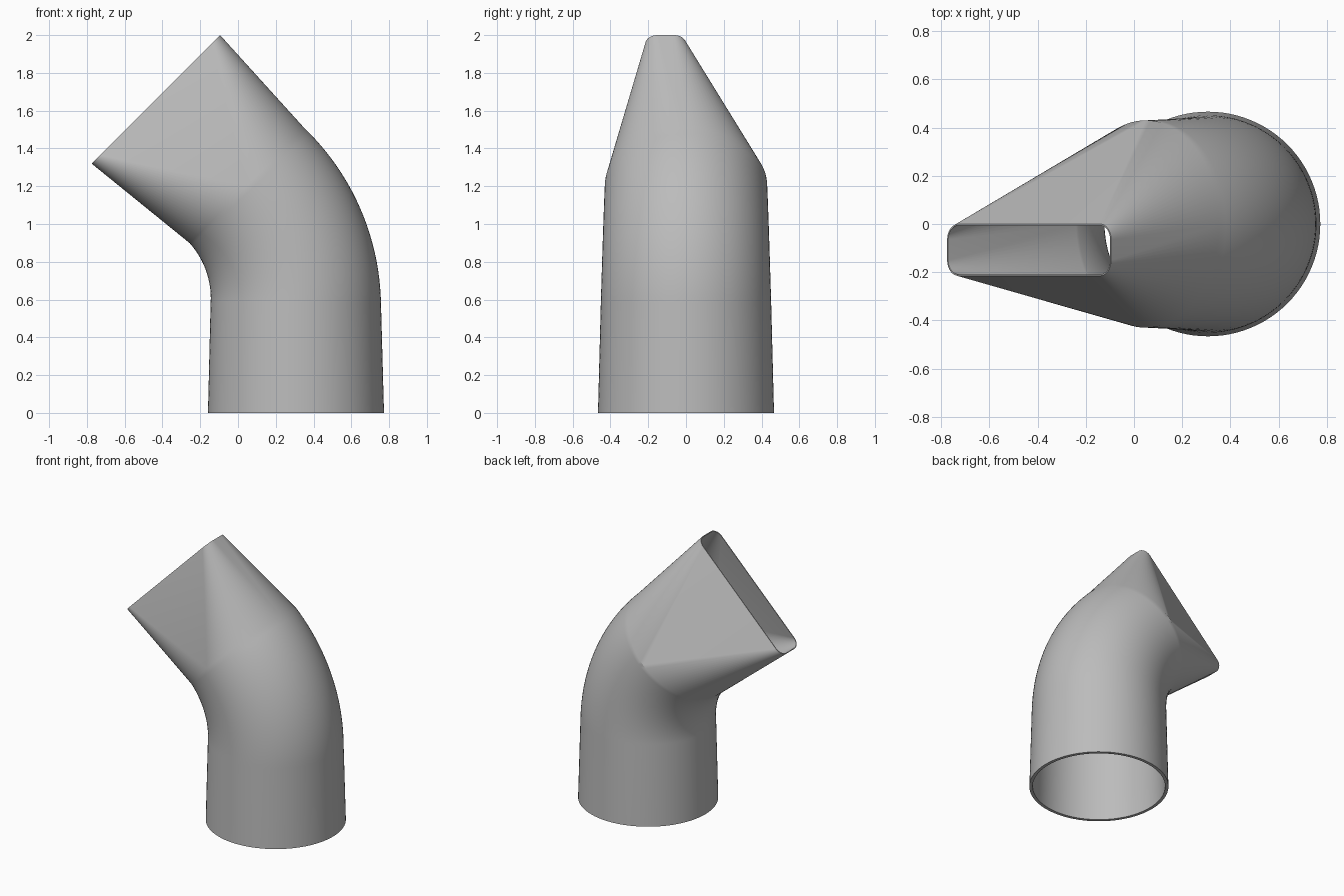
import bpy, bmesh, math
from mathutils import Vector

cube = bpy.data.objects.get("Cube")
if cube:
    bpy.data.objects.remove(cube, do_unlink=True)

QUARTER = 24        # segments per quarter of a ring
BEND_STEPS = 24
PIVOT = Vector((-0.575, 0, 0.58))
BEND_RADIUS = 0.881


def ring(centre, tilt, half_long, half_short, corner):
    """Rounded rectangle whose four corner arcs match four quarter circles."""
    across = Vector((math.cos(tilt), 0, math.sin(tilt)))
    side = Vector((0, 1, 0))
    points = []
    for q in range(4):
        sx = 1 if q in (0, 3) else -1
        sy = 1 if q in (0, 1) else -1
        for i in range(QUARTER + 1):
            a = (q + i / QUARTER) * math.pi / 2
            u = sx * (half_long - corner) + corner * math.cos(a)
            v = sy * (half_short - corner) + corner * math.sin(a)
            points.append(centre + across * u + side * v)
    return points


def wall(base_gap, mouth_gap):
    """Rings from the base, round the bend, to the flat mouth."""
    def circle(centre, tilt, radius):
        r = radius - base_gap
        return ring(centre, tilt, r, r, r)

    rings = [circle(Vector((0.307, 0, 0)), 0, 0.466)]
    for i in range(BEND_STEPS + 1):
        f = i / BEND_STEPS
        t = f * math.pi / 4
        out = Vector((math.cos(t), 0, math.sin(t)))
        rings.append(circle(PIVOT + out * BEND_RADIUS, t, 0.451 - 0.021 * f))
    rings.append(ring(Vector((-0.435, -0.1075, 1.66)), math.pi / 4,
                      0.481 - mouth_gap, 0.1075 - mouth_gap, 0.065 - mouth_gap))
    return rings


# Hollow nozzle: outer wall up, inner wall back down, closed at both rims
loops = wall(0, 0) + wall(0.022, 0.006)[::-1]
bm = bmesh.new()
rows = [[bm.verts.new(p) for p in loop] for loop in loops]
count = len(rows[0])
for k, low in enumerate(rows):
    high = rows[(k + 1) % len(rows)]
    for i in range(count):
        j = (i + 1) % count
        bm.faces.new((low[i], low[j], high[j], high[i]))
bmesh.ops.remove_doubles(bm, verts=bm.verts, dist=0.0001)
bmesh.ops.recalc_face_normals(bm, faces=bm.faces)
mesh = bpy.data.meshes.new("angled_nozzle")
bm.to_mesh(mesh)
bm.free()

# Plain grey plastic
grey = bpy.data.materials.new("grey_plastic")
grey.use_nodes = True
colour = (0.5, 0.5, 0.5, 1)
grey.diffuse_color = colour
grey.node_tree.nodes["Principled BSDF"].inputs["Base Color"].default_value = colour
mesh.materials.append(grey)

nozzle = bpy.data.objects.new("angled_nozzle", mesh)
bpy.context.collection.objects.link(nozzle)
bpy.ops.object.select_all(action='DESELECT')
nozzle.select_set(True)
bpy.context.view_layer.objects.active = nozzle
bpy.ops.object.shade_smooth_by_angle(angle=math.radians(30))
